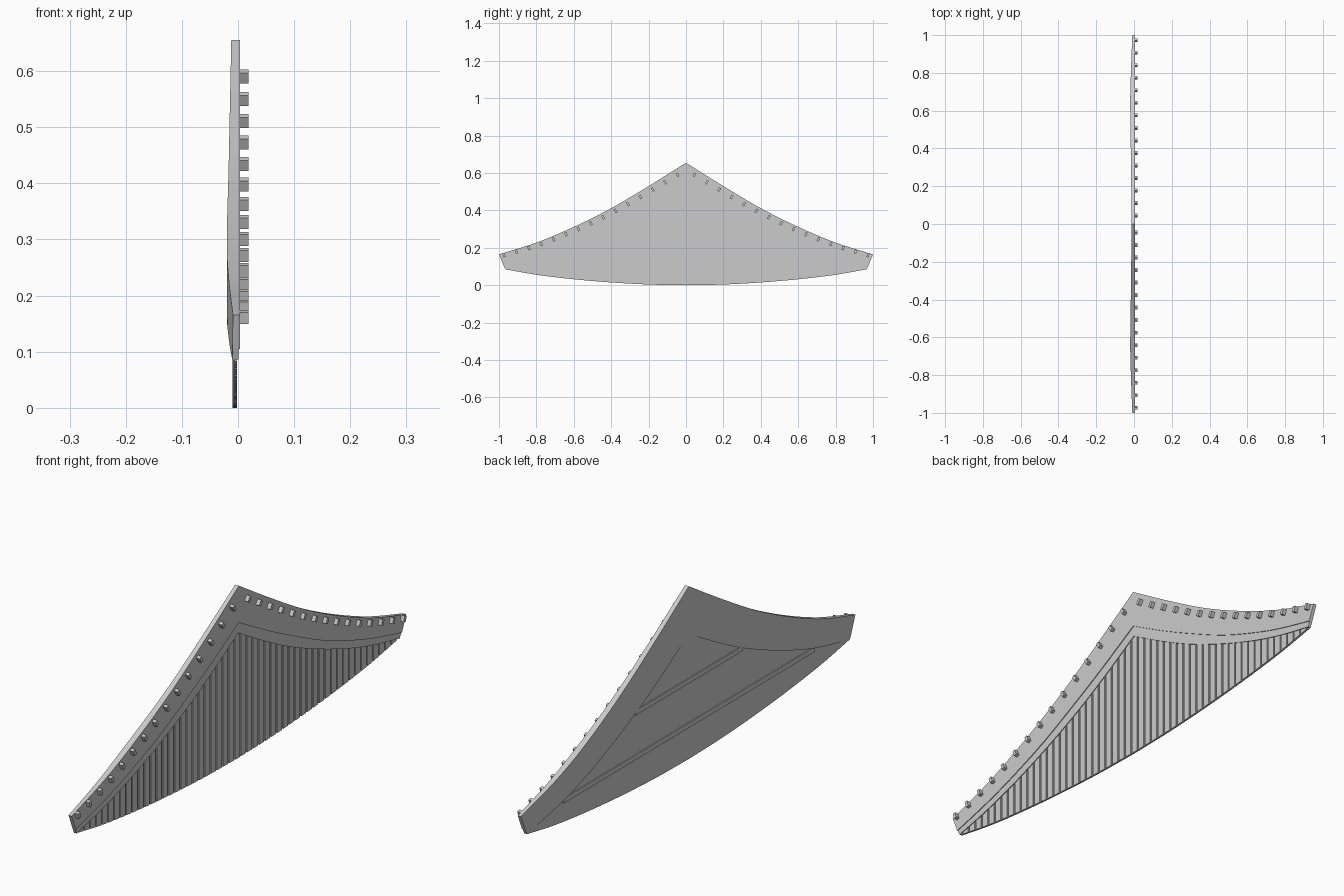
import bpy
import bmesh

if "Cube" in bpy.data.objects:
    bpy.data.objects.remove(bpy.data.objects["Cube"], do_unlink=True)

grey = bpy.data.materials.new("plain grey")
grey.use_nodes = True
colour = (0.6, 0.6, 0.6, 1)
grey.diffuse_color = colour
grey.node_tree.nodes["Principled BSDF"].inputs["Base Color"].default_value = colour

# Half outlines of the gable as (distance from centre, height)
ROOF = [(0, .655), (.2, .53), (.4, .412), (.6, .312), (.8, .228), (1, .165)]
BOARD_LOW = [(0, .515), (.18, .415), (.33, .338), (.5, .257), (.67, .192), (.8, .15), (.975, .105)]
TRIM_LOW = [(0, .475), (.16, .383), (.316, .302), (.5, .223), (.68, .158), (.82, .118), (.966, .086)]
FOOT = [(0, 0), (.2, .004), (.4, .015), (.6, .032), (.8, .056), (.965, .085)]
BULGE = [(0, -.012), (.35, -.0165), (.65, -.02), (.8, -.0165), (1, -.009)]


def sample(points, d):
    """Smooth height of an outline at distance d."""
    i = 0
    while i < len(points) - 2 and d > points[i + 1][0]:
        i += 1

    def slope(k):
        a, b = points[max(k - 1, 0)], points[min(k + 1, len(points) - 1)]
        return (b[1] - a[1]) / (b[0] - a[0])
    (x0, z0), (x1, z1) = points[i], points[i + 1]
    w = x1 - x0
    t = (d - x0) / w
    return ((2*t**3 - 3*t**2 + 1) * z0 + (t**3 - 2*t**2 + t) * w * slope(i)
            + (3*t**2 - 2*t**3) * z1 + (t**3 - t**2) * w * slope(i + 1))


def finish(name, bm):
    bmesh.ops.recalc_face_normals(bm, faces=bm.faces)
    mesh = bpy.data.meshes.new(name)
    bm.to_mesh(mesh)
    bm.free()
    mesh.materials.append(grey)
    obj = bpy.data.objects.new(name, mesh)
    bpy.context.collection.objects.link(obj)
    return obj


def strip(bm, rings):
    """Join four-cornered rings into a closed bar."""
    loops = [[bm.verts.new(p) for p in ring] for ring in rings]
    for a, b in zip(loops, loops[1:]):
        for k in range(4):
            n = (k + 1) % 4
            bm.faces.new((a[k], a[n], b[n], b[k]))
    bm.faces.new(loops[0])
    bm.faces.new(loops[-1])


def layer(name, top, low, front, back, steps=48):
    """Board running the whole width between two outlines."""
    bm = bmesh.new()
    rings = []
    for i in range(-steps, steps + 1):
        s = abs(i) / steps
        side = 1 if i >= 0 else -1
        dt, dl = s * top[-1][0], s * low[-1][0]
        zt, zl = sample(top, dt), sample(low, dl)
        xt, xl = back(dt), back(dl)
        rings.append([(front, side * dt, zt), (front, side * dl, zl),
                      (xl, side * dl, zl), (xt, side * dt, zt)])
    strip(bm, rings)
    return finish(name, bm)


# Curved barge board, stepped trim and backing panel
layer("barge_board", ROOF, BOARD_LOW, .004, lambda d: sample(BULGE, d))
layer("inner_trim", BOARD_LOW, TRIM_LOW, .001, lambda d: sample(BULGE, d))
layer("backing_panel", TRIM_LOW, FOOT, -.006, lambda d: -.01)

# Vertical slats with narrow grooves
bm = bmesh.new()
pitch, width = .036, .029
for i in range(-26, 27):
    rings = []
    for e in (-width / 2, 0, width / 2):
        y = i * pitch + e
        d = min(abs(y), .965)
        low, high = sample(FOOT, d), sample(TRIM_LOW, d)
        rings.append([(-.002, y, high), (-.002, y, low),
                      (-.0065, y, low), (-.0065, y, high)])
    strip(bm, rings)
finish("slats", bm)

# Two level rails on the rear
for name, z, half in (("upper_rail", .298, .32), ("lower_rail", .13, .75)):
    bm = bmesh.new()
    strip(bm, [[(-.014, y, z + .009), (-.014, y, z - .009),
                (-.009, y, z - .009), (-.009, y, z + .009)] for y in (-half, half)])
    finish(name, bm)

# Row of pegs following the roof edge, square to its slope
bm = bmesh.new()
for i in range(15):
    d = .045 + i * .0663
    slope = (sample(ROOF, d + .01) - sample(ROOF, d - .01)) / .02
    length = (1 + slope * slope) ** .5
    along_y, along_z = 1 / length, slope / length
    z = sample(ROOF, d) - .036 + .024 * (i / 14)
    for side in (1, -1):
        rings = []
        for x in (.003, .0185):
            rings.append([(x, side * (d + a * along_y - b * along_z), z + a * along_z + b * along_y)
                          for a, b in ((-.006, -.011), (.006, -.011), (.006, .011), (-.006, .011))])
        strip(bm, rings)
finish("pegs", bm)
